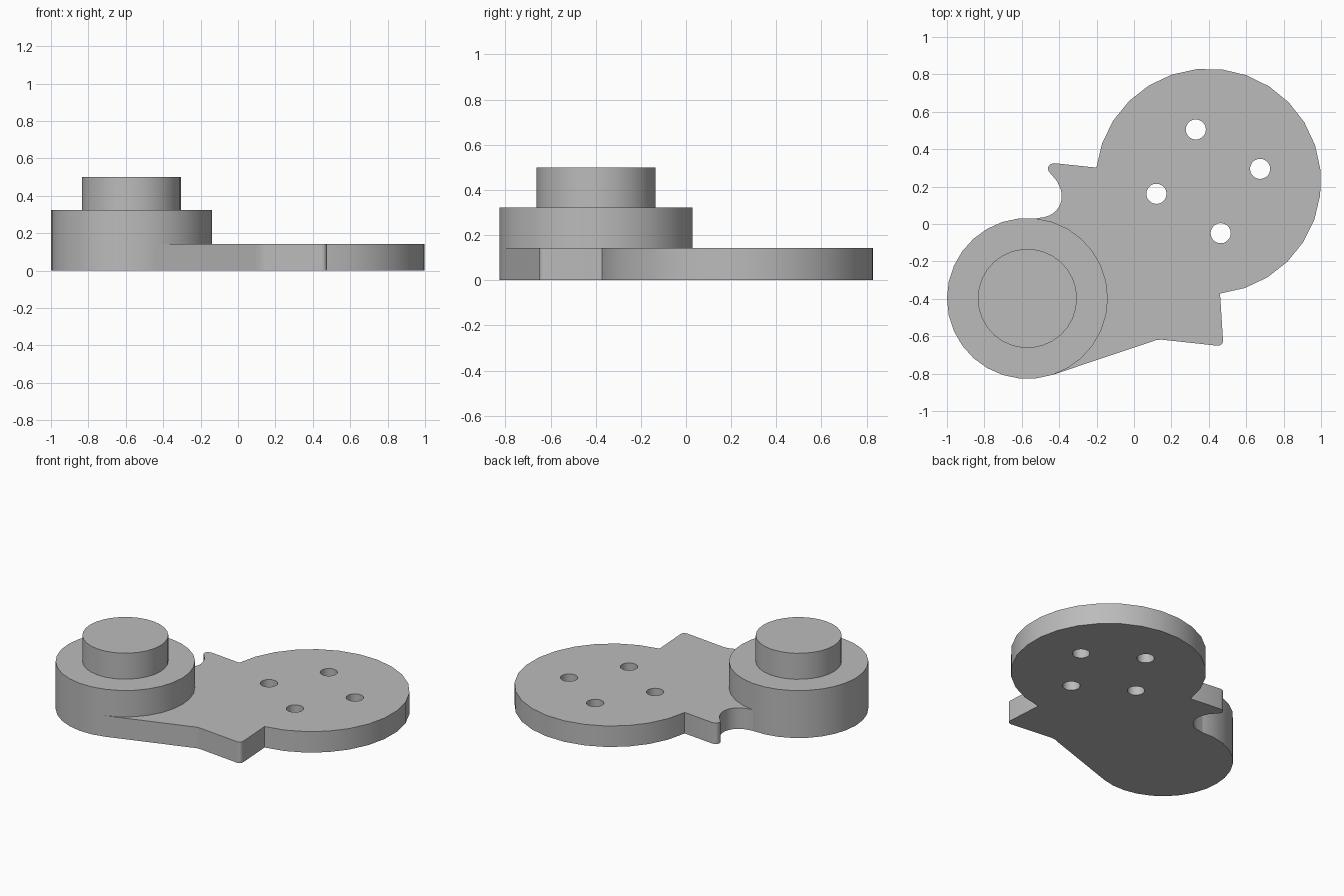
import bpy, bmesh, math
from mathutils import Vector

default = bpy.data.objects.get("Cube")
if default:
    bpy.data.objects.remove(default, do_unlink=True)

PLATE_TOP, HUB_TOP, BOSS_TOP = 0.143, 0.323, 0.5
HUB = (-0.57, -0.398)
DISC = (0.397, 0.228)
HUB_R, DISC_R, BOSS_R, HOLE_R = 0.43, 0.603, 0.265, 0.054

grey = bpy.data.materials.new("plain grey")
grey.use_nodes = True
grey.diffuse_color = (0.5, 0.5, 0.5, 1)
grey.node_tree.nodes["Principled BSDF"].inputs["Base Color"].default_value = (0.5, 0.5, 0.5, 1)


def arc(center, radius, start, end, steps):
    """Points along an arc, both ends included, angles in degrees."""
    angles = [math.radians(start + (end - start) * i / steps) for i in range(steps + 1)]
    return [(center[0] + radius * math.cos(a), center[1] + radius * math.sin(a)) for a in angles]


def circle(center, radius, steps):
    return arc(center, radius, 0, 360, steps)[:-1]


def prism(name, loops, bottom, top):
    """Extrude an outline, with optional inner hole loops, from bottom to top."""
    bm = bmesh.new()
    edges = []
    for loop in loops:
        verts = [bm.verts.new((x, y, bottom)) for x, y in loop]
        edges += [bm.edges.new((a, b)) for a, b in zip(verts, verts[1:] + verts[:1])]
    if len(loops) == 1:
        bm.faces.new(verts)
    else:
        bmesh.ops.triangle_fill(bm, edges=edges, use_beauty=True)
    raised = bmesh.ops.extrude_face_region(bm, geom=bm.faces[:], use_keep_orig=True)["geom"]
    bmesh.ops.translate(bm, vec=Vector((0, 0, top - bottom)),
                        verts=[g for g in raised if isinstance(g, bmesh.types.BMVert)])
    bmesh.ops.recalc_face_normals(bm, faces=bm.faces[:])
    mesh = bpy.data.meshes.new(name)
    bm.to_mesh(mesh)
    bm.free()
    mesh.materials.append(grey)
    obj = bpy.data.objects.new(name, mesh)
    bpy.context.collection.objects.link(obj)
    bpy.ops.object.select_all(action="DESELECT")
    obj.select_set(True)
    bpy.context.view_layer.objects.active = obj
    bpy.ops.object.shade_smooth_by_angle(angle=math.radians(30))


# Flat arm: round end, pointed ear, scooped notch, seat around the hub, lower ear
outline = arc(DISC, DISC_R, -84, 173, 20)
outline += [(-0.425, 0.325)] + arc((-0.433, 0.296), 0.027, 110, 215, 5)
outline += [(-0.41, 0.227)] + arc((-0.5, 0.149), 0.114, 30, -78, 9)
outline += arc(HUB, HUB_R, 84, -72, 13)
outline += [(0.09, -0.631), (0.115, -0.621), (0.145, -0.618)]
outline += arc((0.45, -0.625), 0.026, -95, 5, 5)

# Four bolt holes on a square around the round end
holes = [circle((DISC[0] + 0.285 * math.cos(a), DISC[1] + 0.285 * math.sin(a)), HOLE_R, 20)
         for a in (math.radians(13.5 + 90 * i) for i in range(4))]
prism("arm_plate", [outline] + holes, 0, PLATE_TOP)

# Round hub and the smaller boss on top of it
prism("hub", [circle(HUB, HUB_R, 30)], 0, HUB_TOP)
prism("boss", [circle(HUB, BOSS_R, 30)], HUB_TOP, BOSS_TOP)
